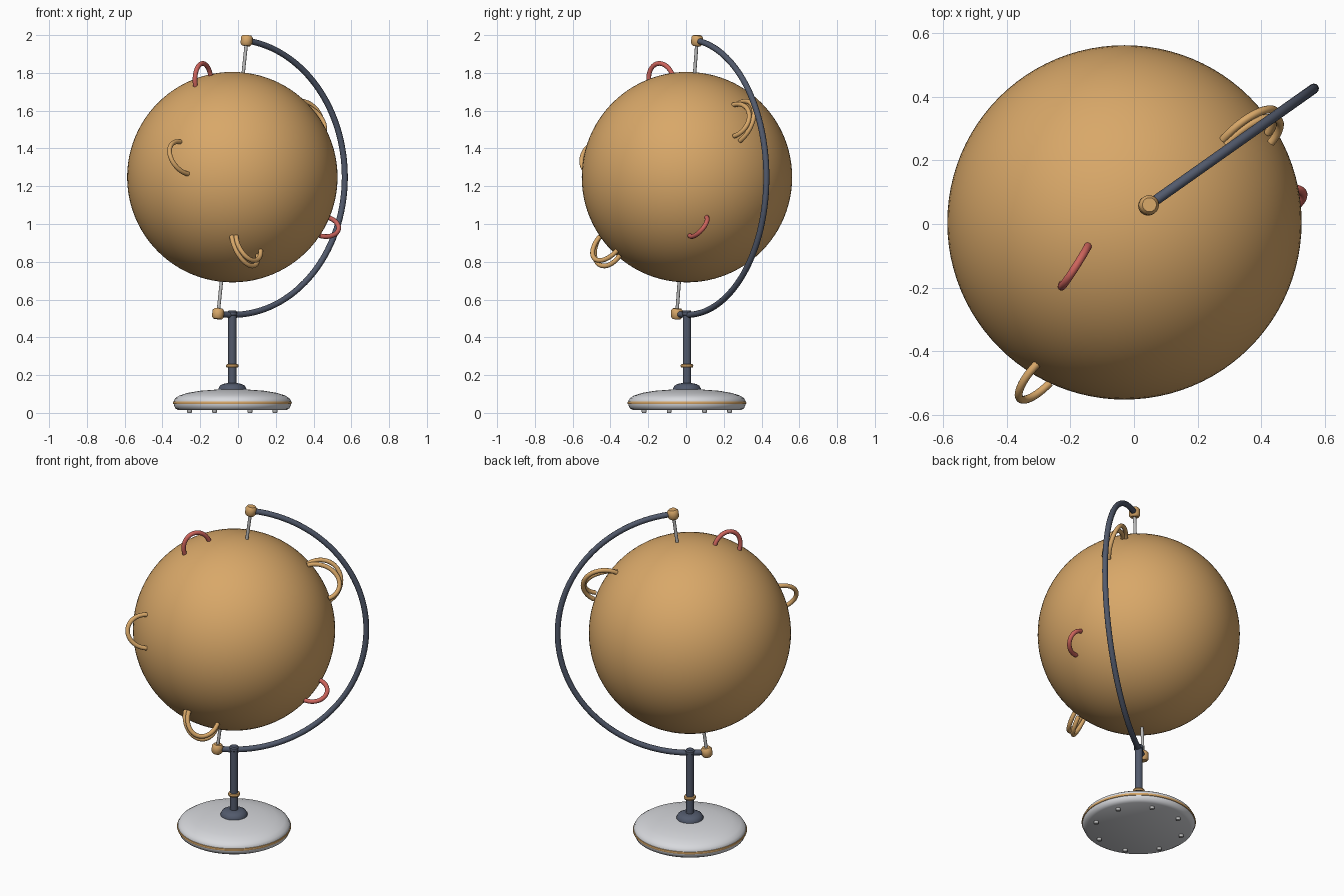
import bpy, bmesh, math
from mathutils import Vector, Matrix

cube = bpy.data.objects.get("Cube")
if cube:
    bpy.data.objects.remove(cube, do_unlink=True)


def material(name, rgb):
    m = bpy.data.materials.new(name)
    m.use_nodes = True
    m.diffuse_color = (*rgb, 1)
    m.node_tree.nodes["Principled BSDF"].inputs["Base Color"].default_value = (*rgb, 1)
    return m


GOLD = material("warm gold", (0.69, 0.39, 0.14))
SLATE = material("slate blue", (0.084, 0.102, 0.15))
WHITE = material("off white", (0.68, 0.69, 0.72))
STEEL = material("light steel", (0.50, 0.50, 0.50))
RED = material("coral red", (0.61, 0.127, 0.107))

CENTRE = Vector((-0.03, 0.005, 1.248))
HEADING = Vector((math.cos(0.615), math.sin(0.615), 0))   # plane of the arm
TILT = math.radians(7.3)
AXIS = HEADING * math.sin(TILT) + Vector((0, 0, math.cos(TILT)))
SIDE = HEADING * math.cos(TILT) - Vector((0, 0, math.sin(TILT)))
ARM_R = 0.729
AXIS_TURN = AXIS.to_track_quat('Z', 'Y').to_matrix().to_4x4()


def smooth(obj):
    bpy.ops.object.select_all(action='DESELECT')
    obj.select_set(True)
    bpy.context.view_layer.objects.active = obj
    bpy.ops.object.shade_smooth_by_angle(angle=math.radians(40))


def lathe(name, profile, mat, place, steps=64):
    """Spin a (radius, height) profile round its own z axis."""
    bm = bmesh.new()
    verts = [bm.verts.new((r, 0, z)) for r, z in profile]
    edges = [bm.edges.new(pair) for pair in zip(verts, verts[1:])]
    bmesh.ops.spin(bm, geom=verts + edges, cent=(0, 0, 0), axis=(0, 0, 1),
                   angle=math.tau, steps=steps)
    bmesh.ops.remove_doubles(bm, verts=bm.verts, dist=0.0002)
    bmesh.ops.recalc_face_normals(bm, faces=bm.faces)
    mesh = bpy.data.meshes.new(name)
    bm.to_mesh(mesh)
    bm.free()
    mesh.materials.append(mat)
    obj = bpy.data.objects.new(name, mesh)
    bpy.context.collection.objects.link(obj)
    obj.matrix_world = place
    smooth(obj)
    return obj


def tube(name, points, radius, mat):
    """Round tube along a list of points, turned into a mesh."""
    curve = bpy.data.curves.new(name, 'CURVE')
    curve.dimensions = '3D'
    curve.bevel_depth = radius
    curve.bevel_resolution = 4
    curve.use_fill_caps = True
    spline = curve.splines.new('POLY')
    spline.points.add(len(points) - 1)
    for p, co in zip(spline.points, points):
        p.co = (*co, 1)
    curve.materials.append(mat)
    obj = bpy.data.objects.new(name, curve)
    bpy.context.collection.objects.link(obj)
    bpy.ops.object.select_all(action='DESELECT')
    obj.select_set(True)
    bpy.context.view_layer.objects.active = obj
    bpy.ops.object.convert(target='MESH')
    smooth(bpy.context.view_layer.objects.active)


def handle(name, foot_a, foot_b, peak, mat):
    """Half-oval loop that leaves the globe at one foot and returns at the other."""
    a, b, top = Vector(foot_a), Vector(foot_b), Vector(peak)
    rise = top - (a + b) / 2
    points = []
    for i in range(25):
        t = math.pi * i / 24
        points.append(a.lerp(b, (1 - math.cos(t)) / 2) + rise * math.sin(t))
    tube(name, points, 0.0125, mat)


# Globe
bpy.ops.mesh.primitive_uv_sphere_add(segments=96, ring_count=48, radius=0.557, location=CENTRE)
globe = bpy.context.object
globe.name = "globe"
globe.data.materials.append(GOLD)
smooth(globe)

# Curved arm, axle and end knobs
arc = [CENTRE + ARM_R * (AXIS * math.cos(t) + SIDE * math.sin(t))
       for t in (math.pi * i / 72 for i in range(73))]
tube("curved_arm", arc, 0.016, SLATE)
tube("axle", [CENTRE - AXIS * ARM_R, CENTRE + AXIS * ARM_R], 0.009, STEEL)
KNOB = [(0, -0.028), (0.022, -0.028), (0.031, -0.017), (0.031, 0.017), (0.022, 0.028), (0, 0.028)]
for name, sign in (("top_knob", 1), ("bottom_knob", -1)):
    lathe(name, KNOB, GOLD, Matrix.Translation(CENTRE + AXIS * ARM_R * sign) @ AXIS_TURN, 32)

# Stand
foot = Matrix.Translation((CENTRE.x, CENTRE.y, 0))
lathe("base", [(0, 0.014), (0.285, 0.014), (0.302, 0.024), (0.31, 0.042), (0.31, 0.064),
               (0.302, 0.078), (0.28, 0.092), (0.235, 0.106), (0.17, 0.117),
               (0.09, 0.123), (0, 0.125)], WHITE, foot, 96)
lathe("base_band", [(0.305, 0.044), (0.313, 0.047), (0.315, 0.053), (0.313, 0.059),
                    (0.305, 0.062)], GOLD, foot, 96)
lathe("collar", [(0.075, 0.115), (0.074, 0.129), (0.066, 0.144), (0.05, 0.153),
                 (0.03, 0.157), (0, 0.157)], SLATE, foot)
lathe("post", [(0, 0.12), (0.022, 0.12), (0.022, 0.515), (0.026, 0.518), (0.026, 0.534),
               (0.02, 0.541), (0, 0.541)], SLATE, foot, 32)
lathe("post_ring", [(0.02, 0.239), (0.031, 0.241), (0.034, 0.249), (0.031, 0.257),
                    (0.02, 0.259)], GOLD, foot, 32)
for i in range(8):
    a = math.tau * (i + 0.5) / 8
    spot = foot @ Matrix.Translation((0.245 * math.cos(a), 0.245 * math.sin(a), 0))
    lathe("base_pad", [(0, 0), (0.01, 0), (0.013, 0.004), (0.013, 0.016)], STEEL, spot, 16)

# Loops standing out of the globe
handle("upper_red_loop", (-0.225, -0.19, 1.73), (-0.145, -0.07, 1.785), (-0.2, -0.16, 1.846), RED)
handle("side_red_loop", (0.475, 0.11, 1.035), (0.433, 0.02, 0.938), (0.53, 0.08, 0.965), RED)
handle("front_gold_loop", (-0.305, -0.44, 1.435), (-0.265, -0.5, 1.265), (-0.36, -0.547, 1.365), GOLD)
handle("lower_loop_outer", (-0.033, -0.455, 0.935), (0.105, -0.35, 0.835), (0.045, -0.465, 0.79), GOLD)
handle("lower_loop_inner", (-0.01, -0.455, 0.935), (0.12, -0.365, 0.86), (0.06, -0.482, 0.815), GOLD)
handle("rear_loop_outer", (0.28, 0.265, 1.63), (0.42, 0.285, 1.44), (0.42, 0.36, 1.6), GOLD)
handle("rear_loop_inner", (0.29, 0.25, 1.63), (0.43, 0.255, 1.465), (0.43, 0.335, 1.575), GOLD)
